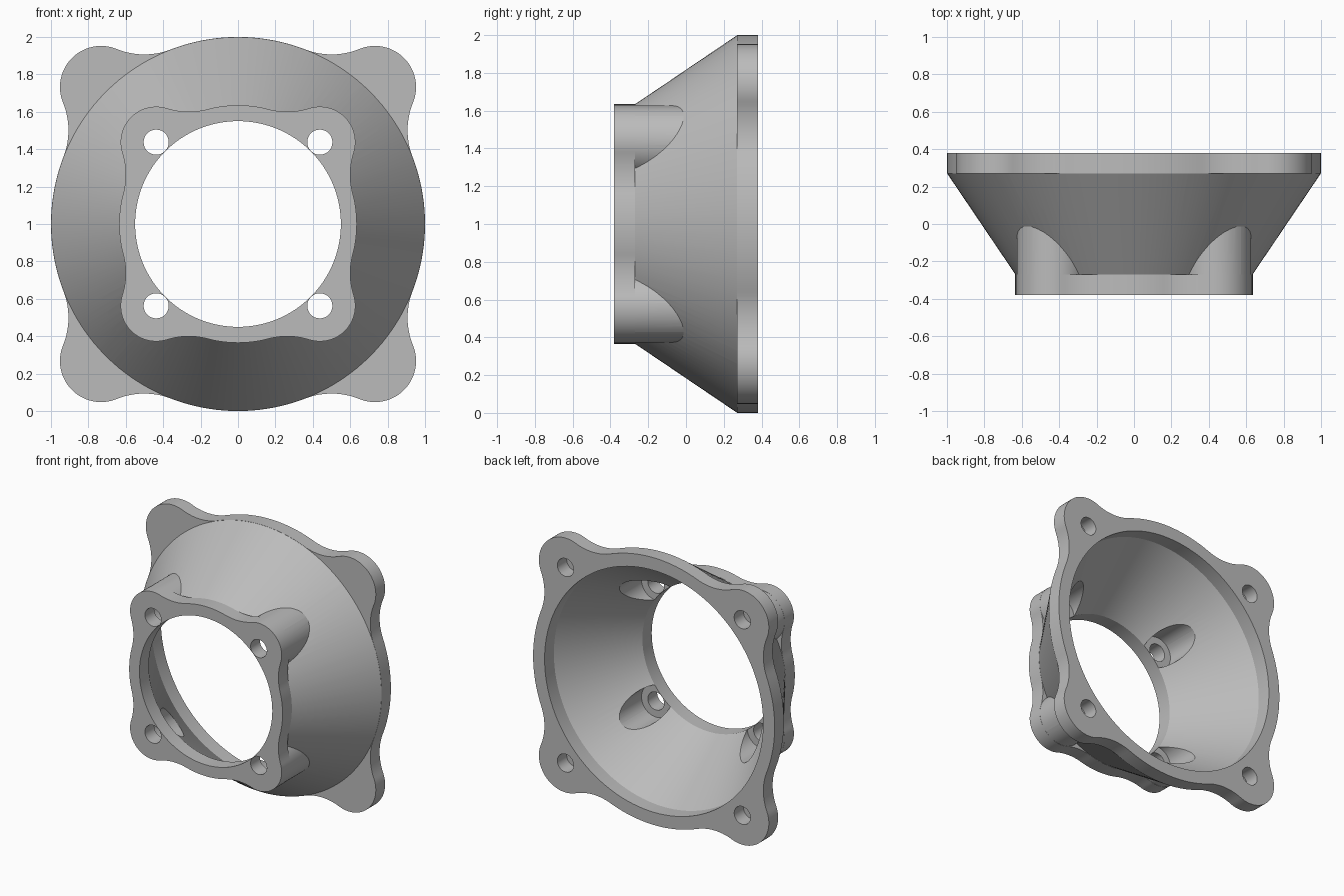
import bpy, bmesh
from math import cos, sin, pi, acos, atan2, radians, sqrt

if "Cube" in bpy.data.objects:
    bpy.data.objects.remove(bpy.data.objects["Cube"], do_unlink=True)

# Main dimensions
FRONT, NECK, MOUTH, BACK = -0.38, -0.27, 0.27, 0.38
FRONT_BOLT, BACK_BOLT, BOLT_R = 0.4375, 0.732, 0.067
SIGNS = [(sx, sz) for sx in (-1, 1) for sz in (-1, 1)]

metal = bpy.data.materials.new("grey metal")
metal.use_nodes = True
GREY = (0.5, 0.5, 0.5, 1)
metal.diffuse_color = GREY
metal.node_tree.nodes["Principled BSDF"].inputs["Base Color"].default_value = GREY


def arc(cx, cz, r, a0, a1, n):
    return [(cx + r * cos(a0 + (a1 - a0) * i / n), cz + r * sin(a0 + (a1 - a0) * i / n))
            for i in range(n + 1)]


def circle(r, cx=0, cz=0, n=128):
    return arc(cx, cz, r, 0, 2 * pi, n)[:-1]


def lobed_outline(ring, bolt, lobe, fillet):
    """Round plate with four bolt lobes, blended by tangent fillets."""
    d = bolt * sqrt(2)
    reach = ring + fillet
    phi = acos((reach ** 2 + d ** 2 - (lobe + fillet) ** 2) / (2 * reach * d))
    cx, cz = reach * cos(phi), reach * sin(phi)
    alpha = atan2(cz, cx - d)
    half = (arc(d, 0, lobe, 0, alpha, 20)
            + arc(cx, cz, fillet, alpha + pi, phi + pi, 14)[1:]
            + arc(0, 0, ring, phi, pi / 4, 10)[1:])
    corner = [(u, -v) for u, v in half[:0:-1]] + half[:-1]
    points = []
    for k in range(4):
        c, s = cos(pi / 4 + k * pi / 2), sin(pi / 4 + k * pi / 2)
        points += [(u * c - v * s, u * s + v * c) for u, v in corner]
    return points


def loft(name, *solids):
    """Each solid is a list of (outline, y) sections, capped at both ends."""
    bm = bmesh.new()
    for sections in solids:
        rings = [[bm.verts.new((x, y, z + 1)) for x, z in pts] for pts, y in sections]
        for a, b in zip(rings, rings[1:]):
            for i in range(len(a)):
                bm.faces.new((a[i - 1], a[i], b[i], b[i - 1]))
        bm.faces.new(rings[0])
        bm.faces.new(rings[-1])
    bmesh.ops.recalc_face_normals(bm, faces=bm.faces)
    mesh = bpy.data.meshes.new(name)
    bm.to_mesh(mesh)
    bm.free()
    mesh.materials.append(metal)
    ob = bpy.data.objects.new(name, mesh)
    bpy.context.collection.objects.link(ob)
    return ob


def four_rods(name, r, bolt, y0, y1):
    return loft(name, *[[(circle(r, sx * bolt, sz * bolt, 64), y) for y in (y0, y1)]
                        for sx, sz in SIGNS])


def combine(body, tool, operation):
    tool.hide_render = True
    mod = body.modifiers.new(tool.name, 'BOOLEAN')
    mod.operation, mod.solver, mod.object = operation, 'EXACT', tool
    bpy.context.view_layer.objects.active = body
    bpy.ops.object.modifier_apply(modifier=mod.name)
    bpy.data.objects.remove(tool, do_unlink=True)


# Conical wall, its ends tucked inside the two flanges
housing = loft("flanged_cone_housing", [
    (circle(0.6), NECK - 0.05), (circle(0.634), NECK),
    (circle(0.999), MOUTH), (circle(0.97), MOUTH + 0.05)])

# Flanges and the bosses behind the front lobes
front_outline = lobed_outline(0.635, FRONT_BOLT, 0.19, 0.39)
back_outline = lobed_outline(1.0, BACK_BOLT, 0.22, 0.39)
for part in (
        loft("front_flange", [(front_outline, FRONT), (front_outline, NECK)]),
        loft("back_flange", [(back_outline, MOUTH), (back_outline, BACK)]),
        four_rods("bosses", 0.1892, FRONT_BOLT, NECK - 0.06, 0.03)):
    combine(housing, part, 'UNION')

# Bore, screw head pockets and bolt holes
for cutter in (
        loft("bore", [(circle(0.55), FRONT - 0.1), (circle(0.55), NECK),
                      (circle(0.905), MOUTH), (circle(0.905), BACK + 0.1)]),
        four_rods("pockets", 0.12, FRONT_BOLT, NECK, 0.3),
        four_rods("front_holes", BOLT_R, FRONT_BOLT, FRONT - 0.1, 0),
        four_rods("back_holes", BOLT_R, BACK_BOLT, MOUTH, BACK + 0.1)):
    combine(housing, cutter, 'DIFFERENCE')

# Smooth curved walls, crisp rims
bpy.ops.object.select_all(action='DESELECT')
housing.select_set(True)
bpy.context.view_layer.objects.active = housing
bpy.ops.object.shade_smooth_by_angle(angle=radians(25))
